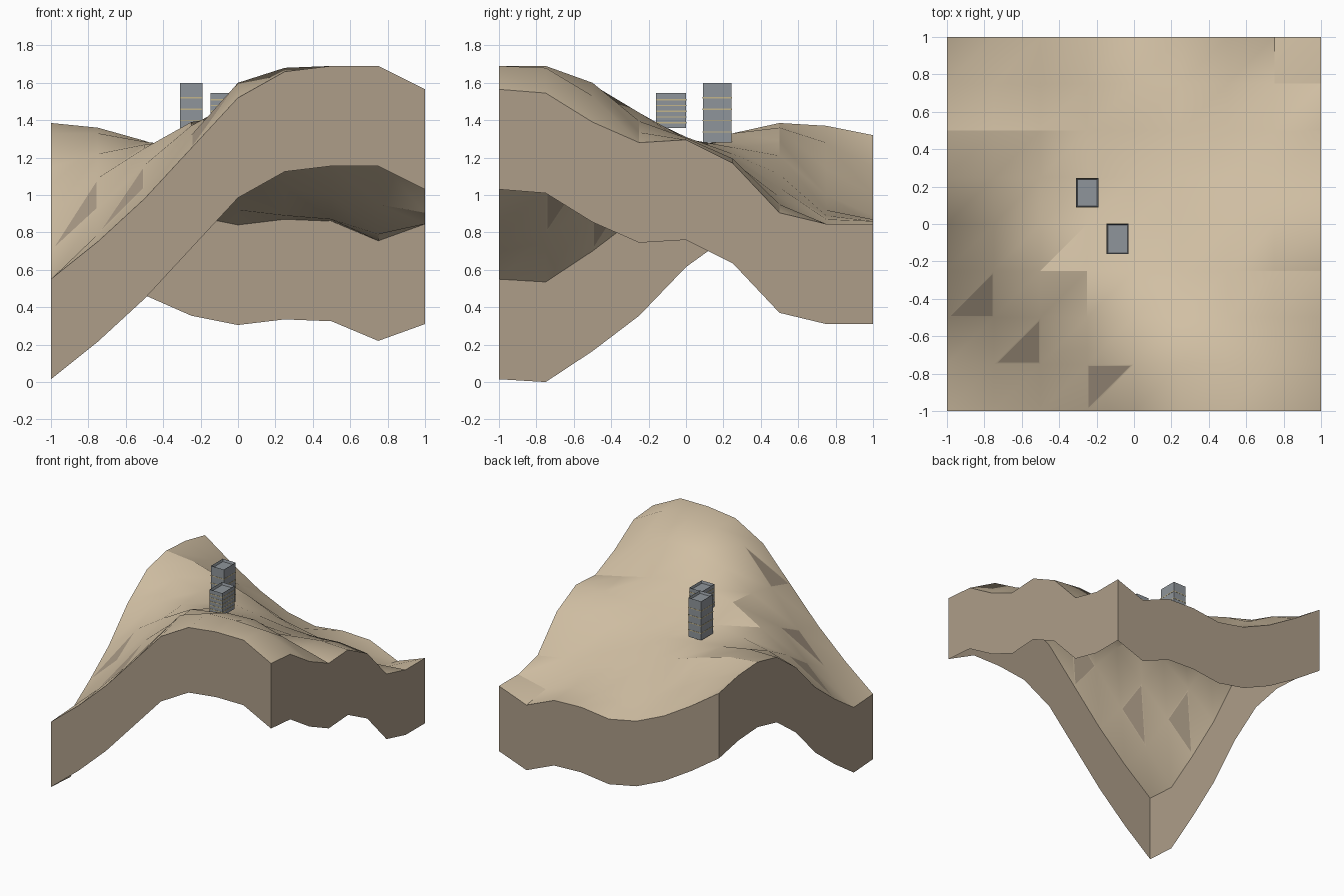
import bpy, bmesh, math

cube = bpy.data.objects.get("Cube")
if cube:
    bpy.data.objects.remove(cube, do_unlink=True)


def make_material(name, rgb):
    mat = bpy.data.materials.new(name)
    mat.use_nodes = True
    colour = (*rgb, 1)
    mat.diffuse_color = colour
    bsdf = mat.node_tree.nodes["Principled BSDF"]
    bsdf.inputs["Base Color"].default_value = colour
    bsdf.inputs["Roughness"].default_value = 0.9
    return mat


SAND = make_material("sand", (0.64, 0.525, 0.37))
EARTH = make_material("brown_earth", (0.42, 0.34, 0.25))
SLATE = make_material("slate_grey", (0.275, 0.30, 0.325))
TRIM = make_material("pale_yellow_trim", (0.54, 0.46, 0.26))


def finish(name, bm, materials):
    bm.normal_update()
    mesh = bpy.data.meshes.new(name)
    bm.to_mesh(mesh)
    bm.free()
    for mat in materials:
        mesh.materials.append(mat)
    obj = bpy.data.objects.new(name, mesh)
    bpy.context.collection.objects.link(obj)
    return obj


# Ground heights in hundredths: one row per step from front to back
HEIGHTS = (
    (55, 75, 98, 125, 152, 166, 169, 169, 156.5),
    (53.5, 79, 104, 132, 160, 168, 169, 168, 154.5),
    (70, 93, 116, 137, 151, 159, 160, 153, 139),
    (89, 109, 125, 139, 143, 144, 139.5, 133.5, 128),
    (115, 122, 127, 130, 131, 130, 128, 130.5, 129.5),
    (133, 133, 128.5, 125.5, 122, 119, 118, 119.5, 117),
    (138.5, 136, 129, 121, 111, 104, 99, 95, 90.5),
    (137, 128, 114, 100, 92, 89, 87, 79, 84.5),
    (132, 115, 100, 89, 84, 87, 86, 75.5, 84.5),
)
STEP = 0.25
SKIRT = 0.535
# Bare earth triangles: column, row, half of the cell
PATCHES = {(0, 2, "lower"), (1, 1, "lower"), (3, 0, "upper")}


def build_terrain():
    bm = bmesh.new()
    grid = [[bm.verts.new((i * STEP - 1, j * STEP - 1, h / 100))
             for i, h in enumerate(row)] for j, row in enumerate(HEIGHTS)]
    cells = len(HEIGHTS) - 1
    patches = []
    for j in range(cells):
        for i in range(cells):
            a, b = grid[j][i], grid[j][i + 1]
            c, d = grid[j + 1][i + 1], grid[j + 1][i]
            for half, corners in (("lower", (a, b, c)), ("upper", (a, c, d))):
                face = bm.faces.new(corners)
                if (i, j, half) in PATCHES:
                    patches.append(face)
    # Earth side walls hang from the rim, open underneath
    rim = [e for e in bm.edges if e.is_boundary]
    walls = bmesh.ops.extrude_edge_only(bm, edges=rim)["geom"]
    lower = [g for g in walls if isinstance(g, bmesh.types.BMVert)]
    bmesh.ops.translate(bm, verts=lower, vec=(0, 0, -SKIRT))
    for face in walls:
        if isinstance(face, bmesh.types.BMFace):
            face.material_index = 1
    bmesh.ops.recalc_face_normals(bm, faces=bm.faces)
    if grid[4][4].link_faces[0].normal.z < 0:
        bmesh.ops.reverse_faces(bm, faces=bm.faces)
    # Bare earth patches are inset triangles
    bmesh.ops.inset_individual(bm, faces=patches, thickness=0.009,
                               use_even_offset=True)
    for face in patches:
        face.material_index = 1
    terrain = finish("terrain", bm, (SAND, EARTH))
    bpy.ops.object.select_all(action="DESELECT")
    terrain.select_set(True)
    bpy.context.view_layer.objects.active = terrain
    bpy.ops.object.shade_smooth_by_angle(angle=math.radians(30))


def add_box(bm, centre, size, index=0):
    verts = bmesh.ops.create_cube(bm, size=1)["verts"]
    bmesh.ops.scale(bm, verts=verts, vec=size)
    bmesh.ops.translate(bm, verts=verts, vec=centre)
    for face in {f for v in verts for f in v.link_faces}:
        face.material_index = index


def build_tower(name, x, y, width, depth, bottom, top, bands, first, gap):
    bm = bmesh.new()
    # Body with a sunken roof behind a parapet
    add_box(bm, (x, y, (bottom + top) / 2), (width, depth, top - bottom))
    bm.normal_update()
    roof = max(bm.faces, key=lambda f: f.calc_center_median().z)
    bmesh.ops.inset_individual(bm, faces=[roof], thickness=0.008)
    bmesh.ops.translate(bm, verts=roof.verts, vec=(0, 0, -0.02))
    # Pale bands mark the floors
    for k in range(bands):
        add_box(bm, (x, y, first - k * gap),
                (width + 0.003, depth + 0.003, 0.007), 1)
    finish(name, bm, (SLATE, TRIM))


build_terrain()
build_tower("tall_tower", -0.25, 0.167, 0.118, 0.153, 1.28, 1.60, 4, 1.52, 0.061)
build_tower("short_tower", -0.088, -0.08, 0.116, 0.16, 1.357, 1.545, 5, 1.51, 0.031)
